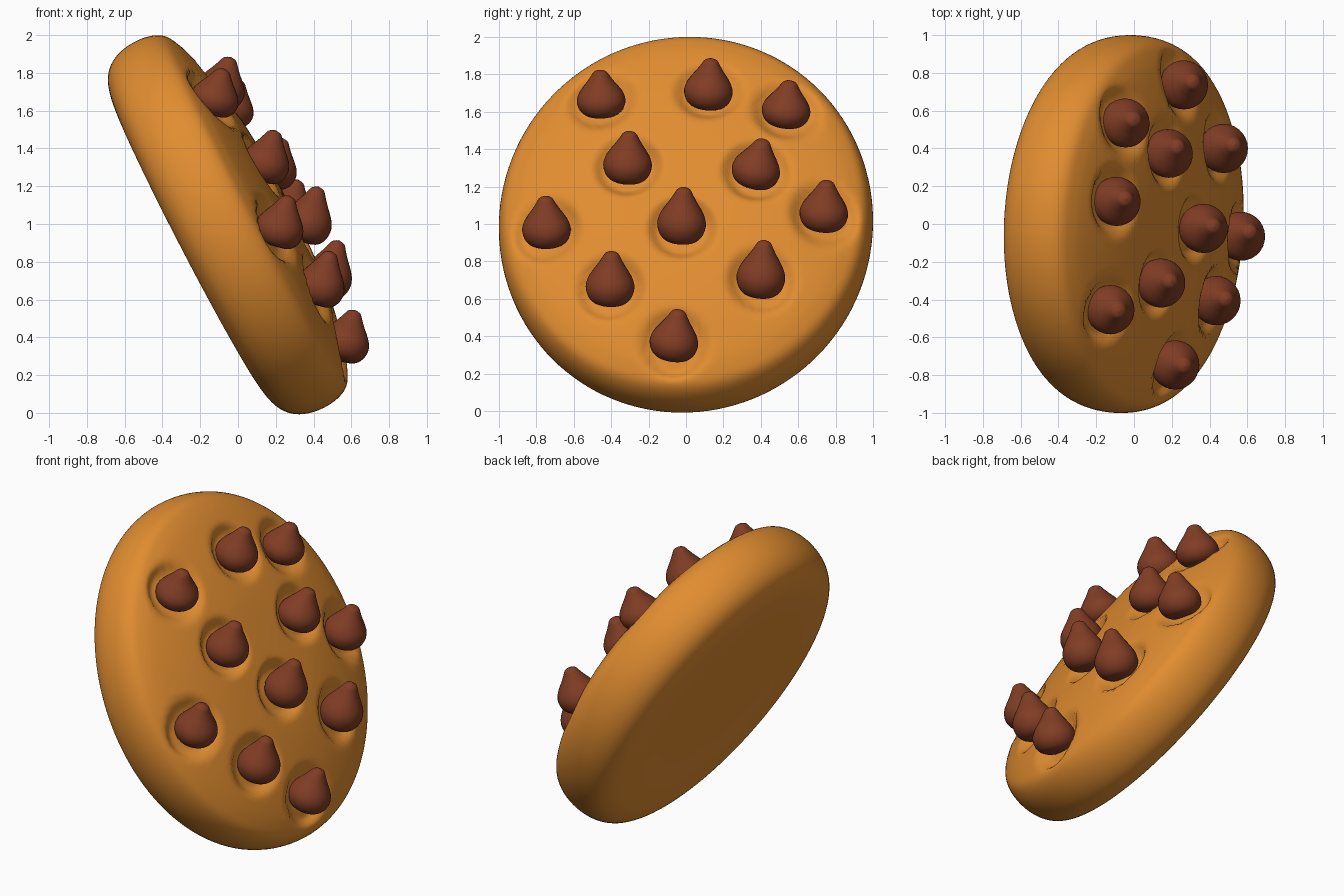
import bpy, bmesh, math
from mathutils import Matrix, Vector

if "Cube" in bpy.data.objects:
    bpy.data.objects.remove(bpy.data.objects["Cube"])


def material(name, rgb):
    m = bpy.data.materials.new(name)
    m.diffuse_color = (*rgb, 1)
    m.use_nodes = True
    m.node_tree.nodes["Principled BSDF"].inputs["Base Color"].default_value = m.diffuse_color
    return m


dough = material("golden dough", (0.75, 0.265, 0.03))
chocolate = material("brown chocolate", (0.22, 0.047, 0.018))


def smooth_profile(pts, steps=4):
    """Catmull-Rom curve through (radius, height) points."""
    p = [Vector(a) for a in pts]
    p = [p[0]] + p + [p[-1]]
    out = []
    for i in range(1, len(p) - 2):
        a, b, c, d = p[i - 1:i + 3]
        for k in range(steps):
            t = k / steps
            out.append(0.5 * (2 * b + (c - a) * t + (2 * a - 5 * b + 4 * c - d) * t ** 2
                              + (3 * b - a - 3 * c + d) * t ** 3))
    return out + [p[-1]]


def lathe(name, pts, sides, matrix, mat):
    """Revolve a profile that starts and ends on the local z axis."""
    prof = smooth_profile(pts)
    bm = bmesh.new()
    bottom = bm.verts.new((0, 0, prof[0].y))
    top = bm.verts.new((0, 0, prof[-1].y))
    rings = []
    for r, h in prof[1:-1]:
        rings.append([bm.verts.new((r * math.cos(2 * math.pi * i / sides),
                                    r * math.sin(2 * math.pi * i / sides), h))
                      for i in range(sides)])
    for i in range(sides):
        j = (i + 1) % sides
        bm.faces.new((bottom, rings[0][j], rings[0][i]))
        bm.faces.new((top, rings[-1][i], rings[-1][j]))
        for lo, hi in zip(rings, rings[1:]):
            bm.faces.new((lo[i], lo[j], hi[j], hi[i]))
    for f in bm.faces:
        f.smooth = True
    bm.transform(matrix)
    bmesh.ops.recalc_face_normals(bm, faces=bm.faces[:])
    me = bpy.data.meshes.new(name)
    bm.to_mesh(me)
    bm.free()
    me.materials.append(mat)
    ob = bpy.data.objects.new(name, me)
    bpy.context.collection.objects.link(ob)
    return ob


# Cookie: flat back, rounded rim, gently domed front, leaning back, turned a little
centre = Matrix.Translation((-0.05, 0, 0))
frame = (centre @ Matrix.Rotation(math.radians(-3.2), 4, 'Z') @ centre.inverted()
         @ Matrix.Translation((-0.264, 0, 0.883))
         @ Matrix.Rotation(math.radians(62.6), 4, 'Y'))
cookie = lathe("cookie", [(0, 0), (0.5, 0), (0.8, 0), (0.9, 0.008), (0.975, 0.034),
                          (1.03, 0.08), (1.066, 0.15), (1.08, 0.24), (1.07, 0.33),
                          (1.035, 0.40), (0.97, 0.44), (0.9, 0.467), (0.8, 0.495),
                          (0.7, 0.518), (0.6, 0.536), (0.5, 0.55), (0.4, 0.56),
                          (0.3, 0.565), (0.2, 0.568), (0.1, 0.57), (0, 0.57)],
               128, frame @ Matrix.Diagonal((1.01, 0.926, 1, 1)), dough)

# Chocolate chips: (right edge x, middle y, tip y, bottom z, tip z)
chips = [
    (0.00, -0.45, -0.46, 1.567, 1.823), (0.03, 0.112, 0.135, 1.61, 1.885),
    (0.08, 0.524, 0.556, 1.513, 1.767), (0.265, -0.318, -0.30, 1.214, 1.497),
    (0.307, 0.353, 0.415, 1.19, 1.455), (0.34, -0.743, -0.75, 0.87, 1.15),
    (0.487, -0.03, -0.01, 0.893, 1.198), (0.386, 0.727, 0.754, 0.957, 1.235),
    (0.556, -0.41, -0.396, 0.56, 0.856), (0.593, 0.39, 0.42, 0.604, 0.914),
    (0.688, -0.078, -0.037, 0.267, 0.545),
]
drop = [(0, 0), (0.075, 0.006), (0.115, 0.04), (0.13, 0.09), (0.122, 0.135),
        (0.1, 0.175), (0.073, 0.215), (0.052, 0.25), (0.033, 0.28), (0, 0.293)]
to_local = frame.inverted()
seats = []
for n, (xr, y, tip_y, z0, z1) in enumerate(chips, 1):
    base = Vector((xr - 0.149, y, z0 + 0.013))
    rise = z1 - base.z
    axis = Vector((rise * math.tan(math.radians(17)), tip_y - y, rise))
    turn = Vector((0, 0, 1)).rotation_difference(axis).to_matrix().to_4x4()
    size = Matrix.Diagonal((1, 1, axis.length / 0.293, 1))
    lathe(f"chocolate_chip_{n}", drop, 28, Matrix.Translation(base) @ turn @ size, chocolate)
    seats.append((to_local @ (base + axis * 0.35)).xy)

# Shallow dents in the dough where the chips sit
for v in cookie.data.vertices:
    p = to_local @ v.co
    if p.z > 0.38:
        near = min((p.xy - s).length for s in seats)
        t = min(max((0.2 - near) / 0.08, 0), 1)
        p.z -= 0.055 * t * t * (3 - 2 * t)
        v.co = frame @ p
